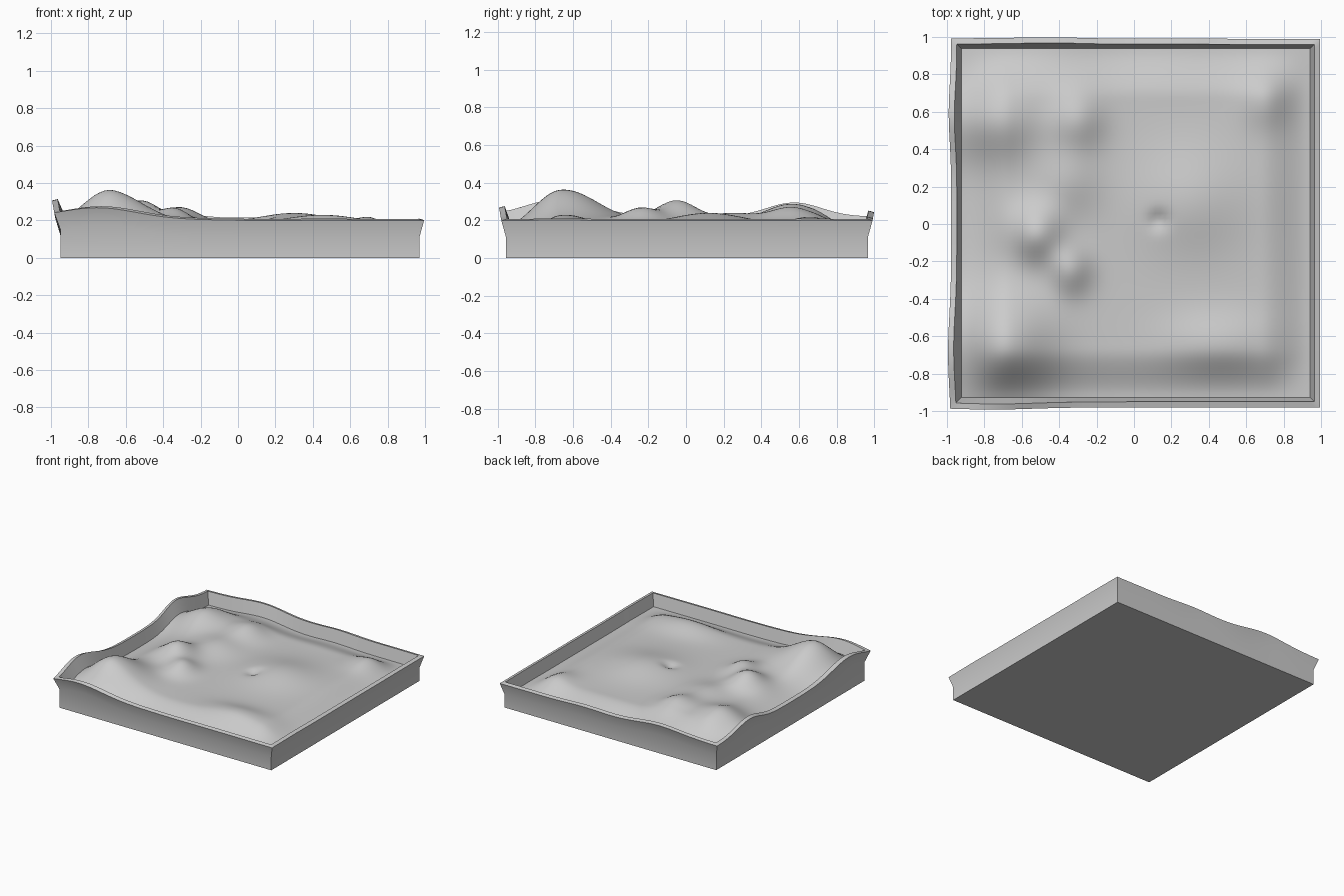
import bpy, bmesh
from math import exp

if "Cube" in bpy.data.objects:
    bpy.data.objects.remove(bpy.data.objects["Cube"])

CX, CY = 0.01, 0.005      # centre of the base block
N = 72                    # segments per side
IN = 0.932                # half width of the terrain patch

# hills: x, y, height, spread x, spread y
HILLS = [
    (-0.71, -0.65, 0.175, 0.27, 0.26),
    (-0.76, 0.56, 0.105, 0.28, 0.20),
    (-0.52, -0.05, 0.115, 0.14, 0.15),
    (-0.34, -0.24, 0.075, 0.11, 0.13),
    (-0.30, 0.56, 0.075, 0.14, 0.16),
    (-0.36, 0.24, 0.050, 0.18, 0.18),
    (0.30, 0.12, 0.060, 0.28, 0.26),
    (0.13, 0.02, -0.030, 0.05, 0.05),
    (0.45, -0.64, 0.050, 0.28, 0.15),
    (0.70, 0.66, 0.040, 0.13, 0.14),
    (-0.42, 0.93, 0.035, 0.24, 0.20),
    (0.22, 0.93, 0.012, 0.20, 0.20),
]


def smooth(t):
    t = max(0.0, min(1.0, t))
    return t * t * (3 - 2 * t)


def height(x, y):
    dx, dy = IN - abs(x - CX), IN - abs(y - CY)
    z = 0.11 + 0.07 * smooth(dx / 0.26) * smooth(dy / 0.26)
    z += 0.012 * smooth((0.2 - x) / 1.0)
    for hx, hy, a, sx, sy in HILLS:
        z += a * exp(-((x - hx) / sx) ** 2 - ((y - hy) / sy) ** 2)
    return z


def finish(bm, name):
    bmesh.ops.recalc_face_normals(bm, faces=bm.faces)
    me = bpy.data.meshes.new(name)
    bm.to_mesh(me)
    bm.free()
    ob = bpy.data.objects.new(name, me)
    bpy.context.collection.objects.link(ob)
    bpy.ops.object.select_all(action='DESELECT')
    ob.select_set(True)
    bpy.context.view_layer.objects.active = ob
    bpy.ops.object.shade_smooth_by_angle(angle=0.5)
    return ob


# rolling terrain surface
bm = bmesh.new()
bmesh.ops.create_grid(bm, x_segments=N, y_segments=N, size=IN)
for v in bm.verts:
    v.co.x += CX
    v.co.y += CY
    v.co.z = height(v.co.x, v.co.y)
bm.normal_update()
finish(bm, "terrain")

# unit-square outline, counter-clockwise
outline = []
for i in range(N):
    outline.append((-1 + 2 * i / N, -1))
for i in range(N):
    outline.append((1, -1 + 2 * i / N))
for i in range(N):
    outline.append((1 - 2 * i / N, 1))
for i in range(N):
    outline.append((-1, 1 - 2 * i / N))


def flare(u, v, half, k, lift):
    """Outline point pushed outward, more where the ground is higher."""
    h = height(CX + u * IN, CY + v * IN)
    off = k * (h - 0.11)
    x, y = u * half, v * half
    if abs(u) == 1:
        x += u * off
    if abs(v) == 1:
        y += v * off
    return (CX + x, CY + y, 0.0 if lift is None else h + lift)


# base block with flared rim: inner foot, inner lip, outer lip, waist, foot
bm = bmesh.new()
rings = []
for half, k, lift in [(IN, 0, 0), (0.955, 0.18, 0.098), (0.985, 0.18, 0.09),
                      (0.96, 0, 0), (0.96, 0, None)]:
    rings.append([bm.verts.new(flare(u, v, half, k, lift)) for u, v in outline])
for a, b in zip(rings, rings[1:]):
    for i in range(len(a)):
        j = (i + 1) % len(a)
        bm.faces.new((a[i], a[j], b[j], b[i]))
bm.faces.new(rings[-1])
finish(bm, "base_with_rim")
